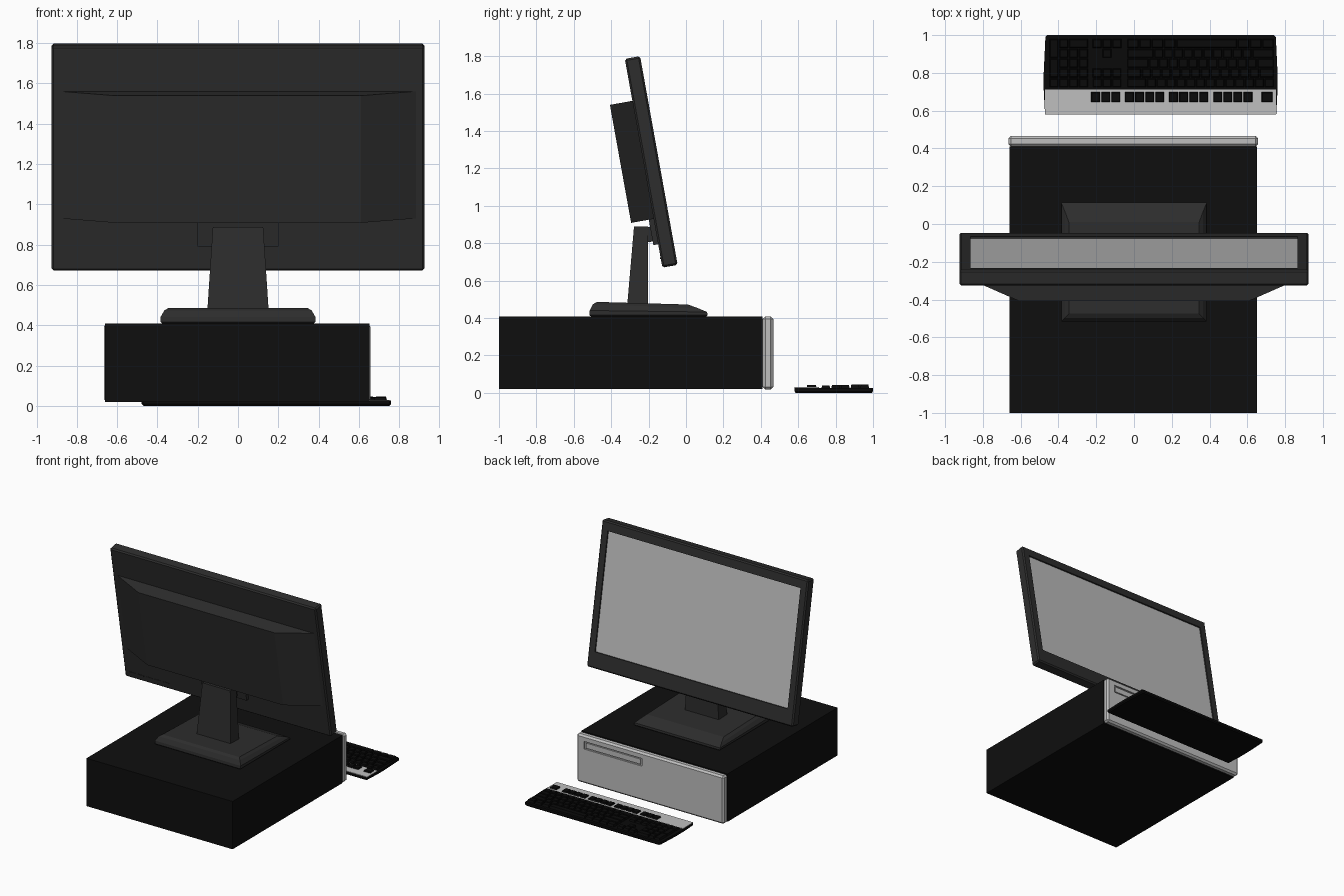
import bpy, bmesh, math
from mathutils import Matrix, Vector

if "Cube" in bpy.data.objects:
    bpy.data.objects.remove(bpy.data.objects["Cube"])


def material(name, r, g, b):
    m = bpy.data.materials.new(name)
    m.diffuse_color = (r, g, b, 1)
    m.use_nodes = True
    m.node_tree.nodes["Principled BSDF"].inputs["Base Color"].default_value = m.diffuse_color
    return m


CHARCOAL = material("charcoal plastic", 0.026, 0.026, 0.026)
BLACK = material("case black", 0.0045, 0.0045, 0.0045)
KEY_BLACK = material("key black", 0.003, 0.003, 0.003)
LIGHT = material("light grey plastic", 0.52, 0.52, 0.52)
SCREEN = material("screen grey", 0.5, 0.5, 0.5)


def finish(bm, name, mats, matrix=None):
    bmesh.ops.recalc_face_normals(bm, faces=bm.faces)
    me = bpy.data.meshes.new(name)
    bm.to_mesh(me)
    bm.free()
    for m in mats:
        me.materials.append(m)
    ob = bpy.data.objects.new(name, me)
    bpy.context.collection.objects.link(ob)
    if matrix:
        ob.matrix_world = matrix
    return ob


def loft(bm, rings):
    """Join rings of equal point count and cap both ends."""
    vs = [[bm.verts.new(p) for p in r] for r in rings]
    n = len(vs[0])
    for a, b in zip(vs, vs[1:]):
        for i in range(n):
            j = (i + 1) % n
            bm.faces.new((a[i], a[j], b[j], b[i]))
    bm.faces.new(vs[0][::-1])
    bm.faces.new(vs[-1])


def rect(x0, x1, y0, y1, z, z2=None):
    """Rectangle ring; z at the y0 side, z2 at the y1 side."""
    z2 = z if z2 is None else z2
    return [(x0, y0, z), (x1, y0, z), (x1, y1, z2), (x0, y1, z2)]


def box_bm(x0, x1, y0, y1, z0, z1, bevel=0.0):
    bm = bmesh.new()
    loft(bm, [rect(x0, x1, y0, y1, z0), rect(x0, x1, y0, y1, z1)])
    if bevel:
        bmesh.ops.bevel(bm, geom=bm.edges[:], offset=bevel, segments=1, affect='EDGES')
    return bm


def box(name, mat, *dims, bevel=0.0, matrix=None):
    return finish(box_bm(*dims, bevel=bevel), name, [mat], matrix)


def recess(bm, x0, x1, z0, z1, depth):
    """Sink a rectangular pocket into the +y face; floor gets material 1."""
    bmesh.ops.recalc_face_normals(bm, faces=bm.faces)
    f = max(bm.faces, key=lambda q: q.normal.y * q.calc_area())
    mid = f.calc_center_median()
    bmesh.ops.inset_individual(bm, faces=[f], thickness=0.01)
    for v in f.verts:
        v.co.x = x1 if v.co.x > mid.x else x0
        v.co.z = z1 if v.co.z > mid.z else z0
    r = bmesh.ops.extrude_face_region(bm, geom=[f])
    floor = [e for e in r["geom"] if isinstance(e, bmesh.types.BMFace)][0]
    bmesh.ops.translate(bm, verts=floor.verts[:], vec=(0, -depth, 0))
    floor.material_index = 1
    if f.is_valid:
        bmesh.ops.delete(bm, geom=[f], context='FACES_ONLY')


# Computer case, front panel and drive tray
box("case", BLACK, -0.66, 0.652, -1.0, 0.41, 0.02, 0.408)
bm = box_bm(-0.665, 0.657, 0.41, 0.467, 0.018, 0.408, bevel=0.014)
recess(bm, 0.07, 0.59, 0.298, 0.36, 0.012)
finish(bm, "front_panel", [LIGHT, LIGHT])
box("drive_tray", LIGHT, 0.085, 0.575, 0.45, 0.464, 0.308, 0.35)

# Monitor parts share a frame centred on the tilted front face
TILT = Matrix.Translation((0, -0.145, 1.242)) @ Matrix.Rotation(math.radians(10.2), 4, 'X')
bm = box_bm(-0.925, 0.925, -0.083, 0, -0.567, 0.567, bevel=0.01)
recess(bm, -0.865, 0.865, -0.44, 0.492, 0.011)
finish(bm, "monitor_frame", [CHARCOAL, SCREEN], TILT)

# Tapered housing on the back of the monitor
outline = [(-0.89, -0.08), (-0.61, -0.205), (0.61, -0.205), (0.89, -0.08)]
bm = bmesh.new()
loft(bm, [[(x, y, z) for x, y in outline] for z in (-0.302, 0.339)])
finish(bm, "back_housing", [CHARCOAL], TILT)

# Hinge plate, hinge block and row of buttons
box("hinge_plate", CHARCOAL, -0.2, 0.2, -0.109, -0.08, -0.44, -0.295, matrix=TILT)
box("hinge_block", CHARCOAL, -0.12, 0.12, -0.15, -0.1, -0.42, -0.34, matrix=TILT)
for i in range(5):
    x = -0.88 + i * 0.075
    box("button_%d" % (i + 1), CHARCOAL, x, x + 0.055, -0.086, -0.08, -0.52, -0.512, matrix=TILT)

# Stand column and base
bm = bmesh.new()
loft(bm, [rect(-0.153, 0.153, -0.315, -0.203, 0.46),
          rect(-0.125, 0.125, -0.278, -0.203, 0.888)])
finish(bm, "stand_column", [CHARCOAL])
bm = bmesh.new()
loft(bm, [rect(-0.372, 0.372, -0.505, 0.105, 0.406),
          rect(-0.385, 0.385, -0.517, 0.115, 0.416),
          rect(-0.385, 0.385, -0.515, 0.113, 0.44, 0.432),
          rect(-0.365, 0.365, -0.497, 0.065, 0.474, 0.452),
          rect(-0.345, 0.345, -0.475, 0.01, 0.486, 0.472)])
finish(bm, "stand_base", [CHARCOAL])

# Keyboard body with slightly bulging ends, and its light strip
ends = [(0.612, 0.58), (0.619, 0.71), (0.619, 0.8), (0.61, 0.99), (0.60, 1.0)]
CX = 0.141
ring = [(CX + w, y) for w, y in ends] + [(CX - w, y) for w, y in reversed(ends)]
bm = bmesh.new()
loft(bm, [[(CX + (x - CX) * 0.985, 0.79 + (y - 0.79) * 0.97, 0) for x, y in ring],
          [(x, y, 0.008) for x, y in ring], [(x, y, 0.026) for x, y in ring]])
finish(bm, "keyboard_body", [KEY_BLACK])
box("keyboard_strip", LIGHT, -0.471, 0.753, 0.58, 0.712, 0.022, 0.03)

# Keys: rows are key widths in units, laid from the user's left (+x)
U = 0.052
bm = bmesh.new()


def key(left, y, w, d, top):
    x1, x0 = left - 0.002, left - w + 0.002
    y0, y1 = y + 0.002, y + d - 0.002
    loft(bm, [rect(x0, x1, y0, y1, 0.024),
              rect(x0 + 0.005, x1 - 0.005, y0 + 0.004, y1 - 0.006, top)])


def key_row(left, y, widths, top=0.043):
    for w in widths:
        key(left, y, w * U, U, top)
        left -= w * U


main = [[1] * 13 + [2],
        [1.5] + [1] * 12 + [1.5],
        [1.75] + [1] * 11 + [2.25],
        [2.25] + [1] * 10 + [2.75],
        [1.25] * 3 + [6.25] + [1.25] * 4]
for i, widths in enumerate(main):
    y = 0.722 + i * U
    top = 0.039 + i * 0.0015
    key_row(0.742, y, widths, top)
    # Navigation block
    if i in (0, 1, 4):
        key_row(-0.065, y, [1] * 3, top)
    elif i == 3:
        key_row(-0.065 - U, y, [1], top)
    # Number pad
    key_row(-0.242, y, [2, 1] if i == 4 else [1] * 3, top)
    if i in (0, 1, 3):
        key(-0.242 - 3 * U, y, U, U if i == 0 else 2 * U, top)

# Function keys on the light strip
for left, n in ((0.738, 1), (0.63, 4), (0.396, 4), (0.163, 4), (-0.07, 3)):
    w = 0.066 if n == 1 else 0.0535
    for k in range(n):
        key(left - k * w, 0.642, w, 0.06, 0.041)
finish(bm, "keys", [KEY_BLACK])
